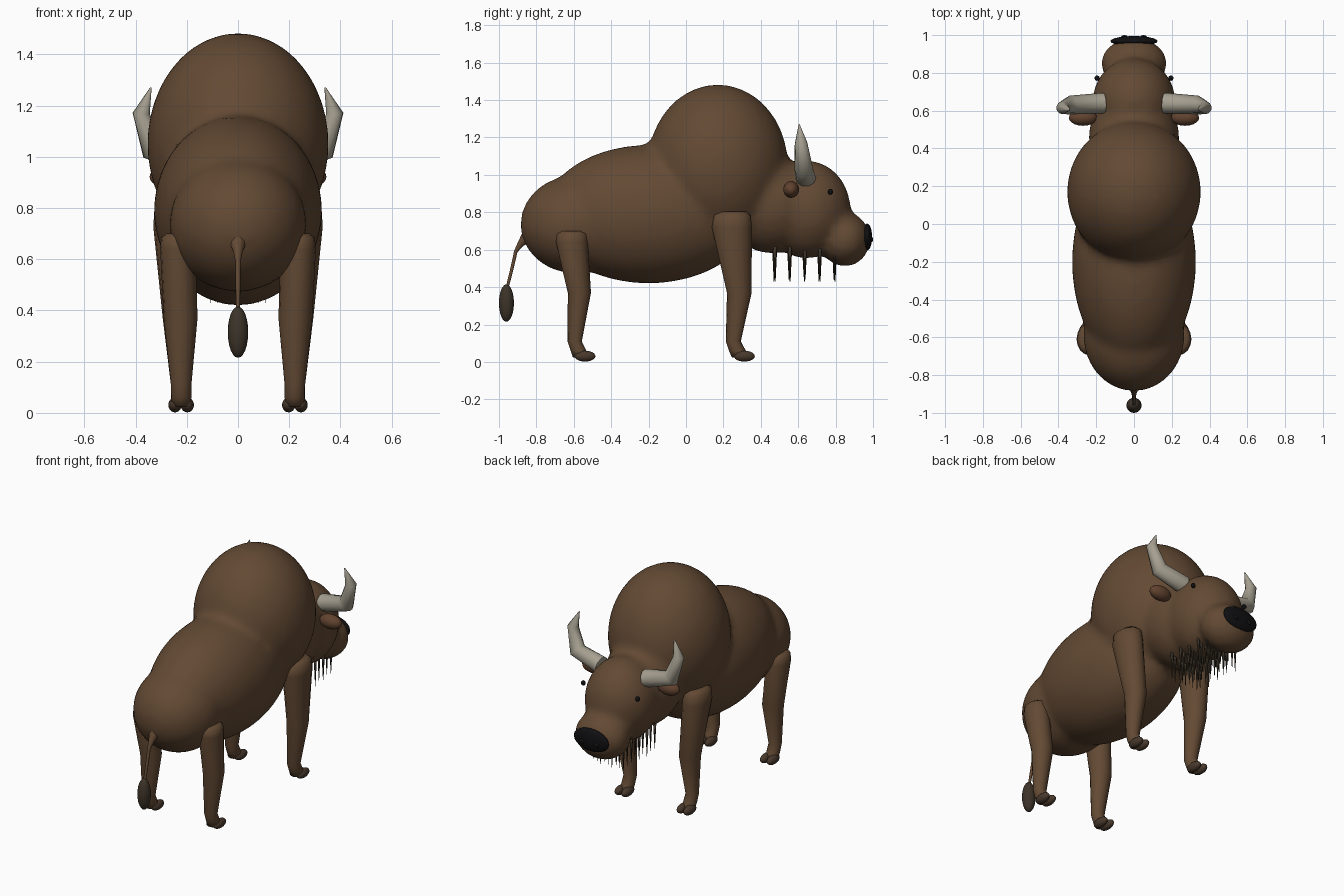
import bpy, bmesh, math
from mathutils import Matrix, Vector

cube = bpy.data.objects.get("Cube")
if cube:
    bpy.data.objects.remove(cube)


def material(name, rgb):
    m = bpy.data.materials.new(name)
    m.use_nodes = True
    m.diffuse_color = (*rgb, 1)
    bsdf = m.node_tree.nodes["Principled BSDF"]
    bsdf.inputs["Base Color"].default_value = (*rgb, 1)
    bsdf.inputs["Roughness"].default_value = 0.8
    return m


BROWN = material("brown hide", (0.125, 0.068, 0.034))
DARK = material("dark mane", (0.046, 0.034, 0.022))
HORN = material("pale horn", (0.38, 0.35, 0.28))
BLACK = material("black nose", (0.005, 0.005, 0.006))
EAR = material("reddish ear", (0.12, 0.055, 0.028))
HOOF = material("dark brown hoof", (0.065, 0.04, 0.025))


def add_object(name, data, mat):
    ob = bpy.data.objects.new(name, data)
    bpy.context.collection.objects.link(ob)
    data.materials.append(mat)
    return ob


def finish(name, bm, mat):
    bmesh.ops.recalc_face_normals(bm, faces=bm.faces[:])
    for f in bm.faces:
        f.smooth = True
    mesh = bpy.data.meshes.new(name)
    bm.to_mesh(mesh)
    bm.free()
    return add_object(name, mesh, mat)


def ellipsoid(bm, center, radii, segments=20):
    mat = Matrix.Translation(center) @ Matrix.Diagonal((*radii, 1))
    bmesh.ops.create_uvsphere(bm, u_segments=segments, v_segments=segments // 2 + 2,
                              radius=1, matrix=mat)


def blob(name, mat, *balls):
    bm = bmesh.new()
    for center, radii in balls:
        ellipsoid(bm, center, radii)
    return finish(name, bm, mat)


def tube(name, mat, points, radii, sides=3):
    curve = bpy.data.curves.new(name, "CURVE")
    curve.dimensions = "3D"
    curve.bevel_depth = 1
    curve.bevel_resolution = sides
    curve.use_fill_caps = True
    spline = curve.splines.new("POLY")
    spline.points.add(len(points) - 1)
    for p, co, r in zip(spline.points, points, radii):
        p.co = (*co, 1)
        p.radius = r
    return add_object(name, curve, mat)


# Body: overlapping masses fused into one smooth skin
bm = bmesh.new()
masses = [
    ((0, -0.20, 0.79), (0.328, 0.56, 0.37)),    # barrel
    ((0, -0.59, 0.735), (0.268, 0.295, 0.262)),  # rump
    ((0, 0.17, 1.05), (0.354, 0.375, 0.433)),   # hump
    ((0, 0.46, 0.84), (0.24, 0.25, 0.26)),      # neck
    ((0, 0.645, 0.815), (0.22, 0.235, 0.262)),  # head
    ((0, 0.85, 0.655), (0.175, 0.135, 0.145)),  # muzzle
]
for center, radii in masses:
    ellipsoid(bm, center, radii, 48)
body = finish("body", bm, BROWN)
remesh = body.modifiers.new("fuse", "REMESH")
remesh.mode = "VOXEL"
remesh.voxel_size = 0.025
smooth = body.modifiers.new("soften", "SMOOTH")
smooth.factor = 0.5
smooth.iterations = 5
bpy.context.view_layer.update()
fused = bpy.data.meshes.new_from_object(body.evaluated_get(bpy.context.evaluated_depsgraph_get()))
body.modifiers.clear()

# Dark mane on everything ahead of a clean cut behind the shoulder
MANE_Y = 0.14
bm = bmesh.new()
bm.from_mesh(fused)
bmesh.ops.bisect_plane(bm, geom=bm.verts[:] + bm.edges[:] + bm.faces[:],
                       plane_co=(0, MANE_Y, 0), plane_no=(0, 1, 0))
for f in bm.faces:
    f.material_index = int(f.calc_center_median().y > MANE_Y)
    f.smooth = True
bm.to_mesh(body.data)
bm.free()
body.data.materials.clear()
body.data.materials.append(BROWN)
body.data.materials.append(DARK)


# Legs: lofted oval rings given as x, y, z, half width, half depth
def leg(name, side, rings, sides=16):
    bm = bmesh.new()
    loops = []
    for x, y, z, rx, ry in rings:
        loops.append([bm.verts.new((side * x + rx * math.cos(a), y + ry * math.sin(a), z))
                      for a in (2 * math.pi * i / sides for i in range(sides))])
    for low, high in zip(loops, loops[1:]):
        for i in range(sides):
            j = (i + 1) % sides
            bm.faces.new((low[i], low[j], high[j], high[i]))
    bm.faces.new(loops[0])
    bm.faces.new(loops[-1])
    return finish(name, bm, BROWN)


FRONT_LEG = [
    (0.252, 0.25, 0.805, 0.05, 0.07), (0.254, 0.246, 0.785, 0.074, 0.1),
    (0.253, 0.245, 0.72, 0.077, 0.107), (0.228, 0.285, 0.37, 0.066, 0.066),
    (0.222, 0.253, 0.11, 0.04, 0.04), (0.222, 0.275, 0.06, 0.04, 0.045),
    (0.222, 0.29, 0.025, 0.035, 0.045),
]
HIND_LEG = [
    (0.235, -0.61, 0.7, 0.045, 0.055), (0.235, -0.61, 0.685, 0.065, 0.08),
    (0.235, -0.61, 0.64, 0.069, 0.085), (0.224, -0.57, 0.37, 0.066, 0.062),
    (0.222, -0.595, 0.11, 0.04, 0.038), (0.222, -0.575, 0.06, 0.04, 0.042),
    (0.222, -0.56, 0.025, 0.035, 0.045),
]

for side, label in ((1, "left"), (-1, "right")):
    # Legs with cloven hooves
    for end, rings, toe_y in (("front", FRONT_LEG, 0.312), ("hind", HIND_LEG, -0.54)):
        leg(f"{label}_{end}_leg", side, rings)
        blob(f"{label}_{end}_hoof", HOOF,
             *[((side * 0.222 + d, toe_y, 0.031), (0.026, 0.056, 0.029)) for d in (-0.024, 0.024)])

    # Horns, ears and eyes
    tube(f"{label}_horn", HORN,
         [(side * 0.16, 0.64, 0.985), (side * 0.335, 0.63, 1.03),
          (side * 0.378, 0.615, 1.17), (side * 0.34, 0.605, 1.27)],
         [0.055, 0.05, 0.034, 0.003])
    blob(f"{label}_ear", EAR, ((side * 0.27, 0.562, 0.922), (0.075, 0.042, 0.045)))
    blob(f"{label}_eye", BLACK, ((side * 0.195, 0.772, 0.91), (0.014, 0.014, 0.016)))

# Nose pad with two nostril bumps
blob("nose", BLACK, ((0, 0.968, 0.668), (0.125, 0.027, 0.072)),
     *[((s * 0.05, 0.985, 0.655), (0.02, 0.015, 0.018)) for s in (-1, 1)])

# Beard: rows of thin hanging spikes under the jaw
bm = bmesh.new()
TOP, TIP = 0.62, 0.43
for row in range(5):
    for col in range(-4, 5):
        tip = TIP + 0.012 * ((row + col) % 3)
        x, y = 0.027 * col, 0.47 + 0.08 * row
        bmesh.ops.create_cone(bm, cap_ends=True, segments=6, radius1=0.001, radius2=0.01,
                              depth=TOP - tip,
                              matrix=Matrix.Translation((x, y + 0.004 * col % 0.01, (TOP + tip) / 2)))
finish("beard", bm, DARK)

# Tail and its tuft
tube("tail", BROWN,
     [(0, -0.83, 0.69), (0, -0.885, 0.63), (0, -0.91, 0.59), (0, -0.935, 0.48), (0, -0.958, 0.39)],
     [0.045, 0.018, 0.01, 0.009, 0.008])
blob("tail_tuft", DARK, ((0, -0.96, 0.315), (0.04, 0.04, 0.1)))
